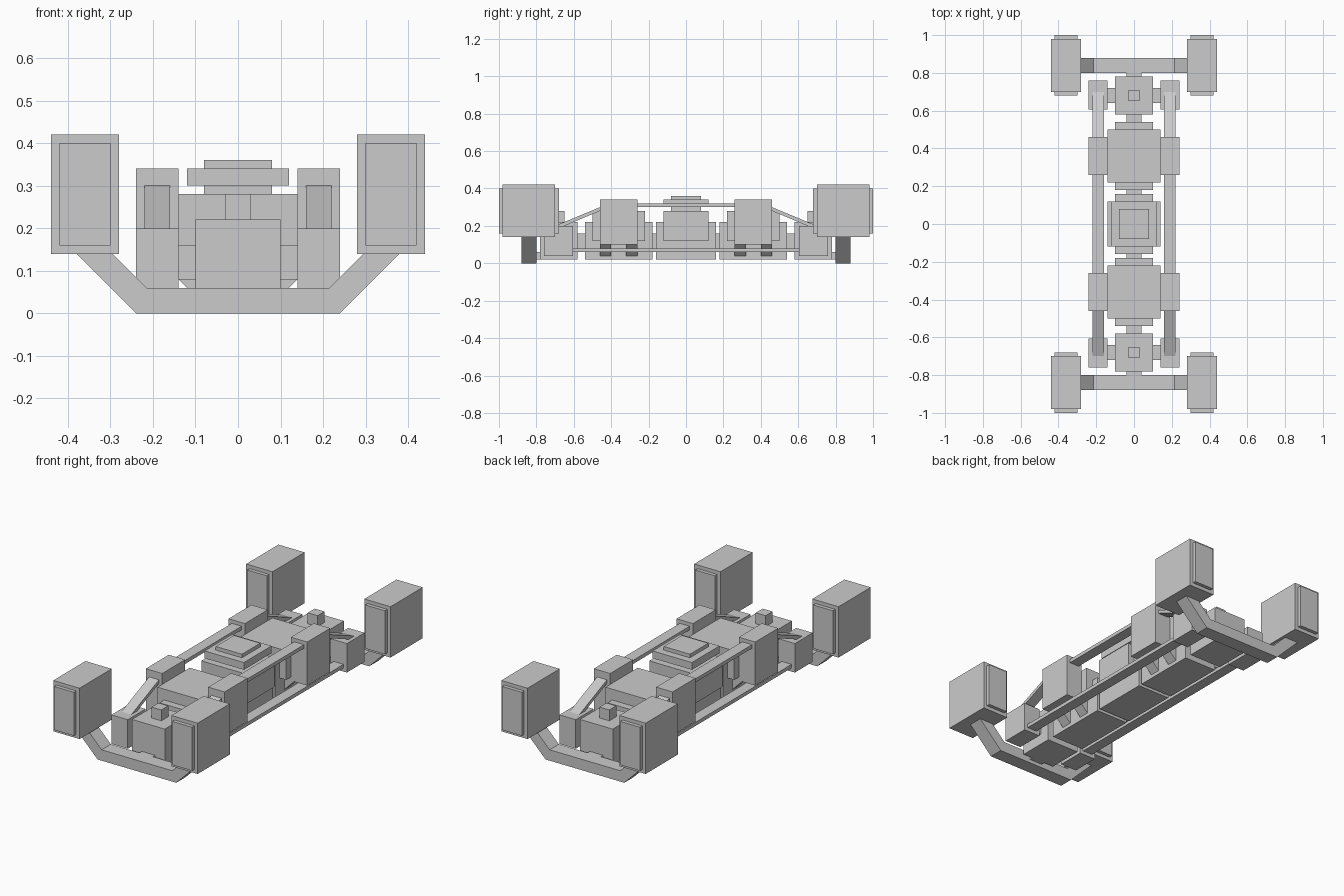
import bpy
import bmesh
from mathutils import Vector

default_cube = bpy.data.objects.get("Cube")
if default_cube:
    bpy.data.objects.remove(default_cube, do_unlink=True)

grey = bpy.data.materials.new("plain grey")
grey.use_nodes = True
GREY = (0.6, 0.6, 0.6, 1)
grey.diffuse_color = GREY
grey.node_tree.nodes["Principled BSDF"].inputs["Base Color"].default_value = GREY


def finish(name, bm):
    bmesh.ops.recalc_face_normals(bm, faces=bm.faces)
    mesh = bpy.data.meshes.new(name)
    bm.to_mesh(mesh)
    bm.free()
    mesh.materials.append(grey)
    obj = bpy.data.objects.new(name, mesh)
    bpy.context.scene.collection.objects.link(obj)
    return obj


def mirror(obj, x=False, y=False):
    mod = obj.modifiers.new("mirror", 'MIRROR')
    mod.use_axis = (x, y, False)
    mod.use_mirror_merge = False
    return obj


def box(name, x, y, z, mx=False, my=False):
    """Box from (min, max) ranges, optionally mirrored."""
    bm = bmesh.new()
    bmesh.ops.create_cube(bm, size=1)
    for v in bm.verts:
        v.co = [(lo + hi) / 2 + c * (hi - lo) for c, (lo, hi) in zip(v.co, (x, y, z))]
    return mirror(finish(name, bm), mx, my)


def prism(name, points, axis, span, mx=False, my=False):
    """Extrude a profile along x (profile in yz) or y (profile in xz)."""
    bm = bmesh.new()
    lo, hi = span
    if axis == 'X':
        verts = [bm.verts.new((lo, a, b)) for a, b in points]
        step = Vector((hi - lo, 0, 0))
    else:
        verts = [bm.verts.new((a, lo, b)) for a, b in points]
        step = Vector((0, hi - lo, 0))
    face = bm.faces.new(verts)
    out = bmesh.ops.extrude_face_region(bm, geom=[face])
    moved = [g for g in out["geom"] if isinstance(g, bmesh.types.BMVert)]
    bmesh.ops.translate(bm, verts=moved, vec=step)
    return mirror(finish(name, bm), mx, my)


# Corner pods with a raised panel at each end
box("corner_pod", (0.28, 0.44), (0.70, 0.98), (0.14, 0.42), True, True)
box("pod_end_panel", (0.30, 0.42), (0.68, 1.0), (0.16, 0.40), True, True)

# Cross arms that bend up to the pods
half = [(0.24, 0), (0.38, 0.14), (0.295, 0.14), (0.215, 0.06)]
arm = half + [(-x, z) for x, z in reversed(half)]
prism("cross_arm", arm, 'Y', (0.80, 0.88), my=True)

# End hubs
box("end_hub", (-0.10, 0.10), (0.58, 0.78), (0.02, 0.22), my=True)
box("hub_cap", (-0.03, 0.03), (0.65, 0.71), (0.22, 0.28), my=True)
box("hub_side_link", (0.10, 0.14), (0.64, 0.72), (0.08, 0.16), True, True)
box("hub_side_block", (0.14, 0.24), (0.605, 0.76), (0.04, 0.20), True, True)
box("arm_link", (-0.04, 0.04), (0.78, 0.80), (0.02, 0.06), my=True)

# Mid bodies with side housings
box("mid_core", (-0.10, 0.10), (0.18, 0.54), (0.02, 0.22), my=True)
box("mid_shell", (-0.14, 0.14), (0.22, 0.50), (0.12, 0.28), my=True)
box("side_housing", (0.14, 0.24), (0.26, 0.46), (0.10, 0.34), True, True)
for i, y in enumerate((0.26, 0.40)):
    prism(f"housing_brace_{i + 1}", [(0.10, 0.04), (0.16, 0.10), (0.14, 0.12), (0.10, 0.12)],
          'Y', (y, y + 0.06), True, True)

# Centre body with stacked top plates
box("centre_core", (-0.10, 0.10), (-0.16, 0.16), (0.02, 0.22))
box("centre_shell", (-0.14, 0.14), (-0.12, 0.12), (0.12, 0.28))
box("turret_neck", (-0.08, 0.08), (-0.08, 0.08), (0.28, 0.30))
box("turret_plate", (-0.12, 0.12), (-0.12, 0.12), (0.30, 0.34))
box("turret_top", (-0.08, 0.08), (-0.08, 0.08), (0.34, 0.36))

# Couplings between the bodies
for name, y in (("inner_coupling", (0.16, 0.18)), ("outer_coupling", (0.54, 0.58))):
    box(name, (-0.04, 0.04), y, (0.06, 0.16), my=True)

# Lengthwise rails
box("lower_rail", (0.16, 0.22), (-0.605, 0.605), (0.06, 0.08), True)
box("upper_rail", (0.16, 0.22), (-0.26, 0.26), (0.30, 0.32), True)
prism("sloped_rail", [(0.46, 0.30), (0.70, 0.20), (0.65, 0.20), (0.46, 0.28)],
      'X', (0.16, 0.22), True, True)
